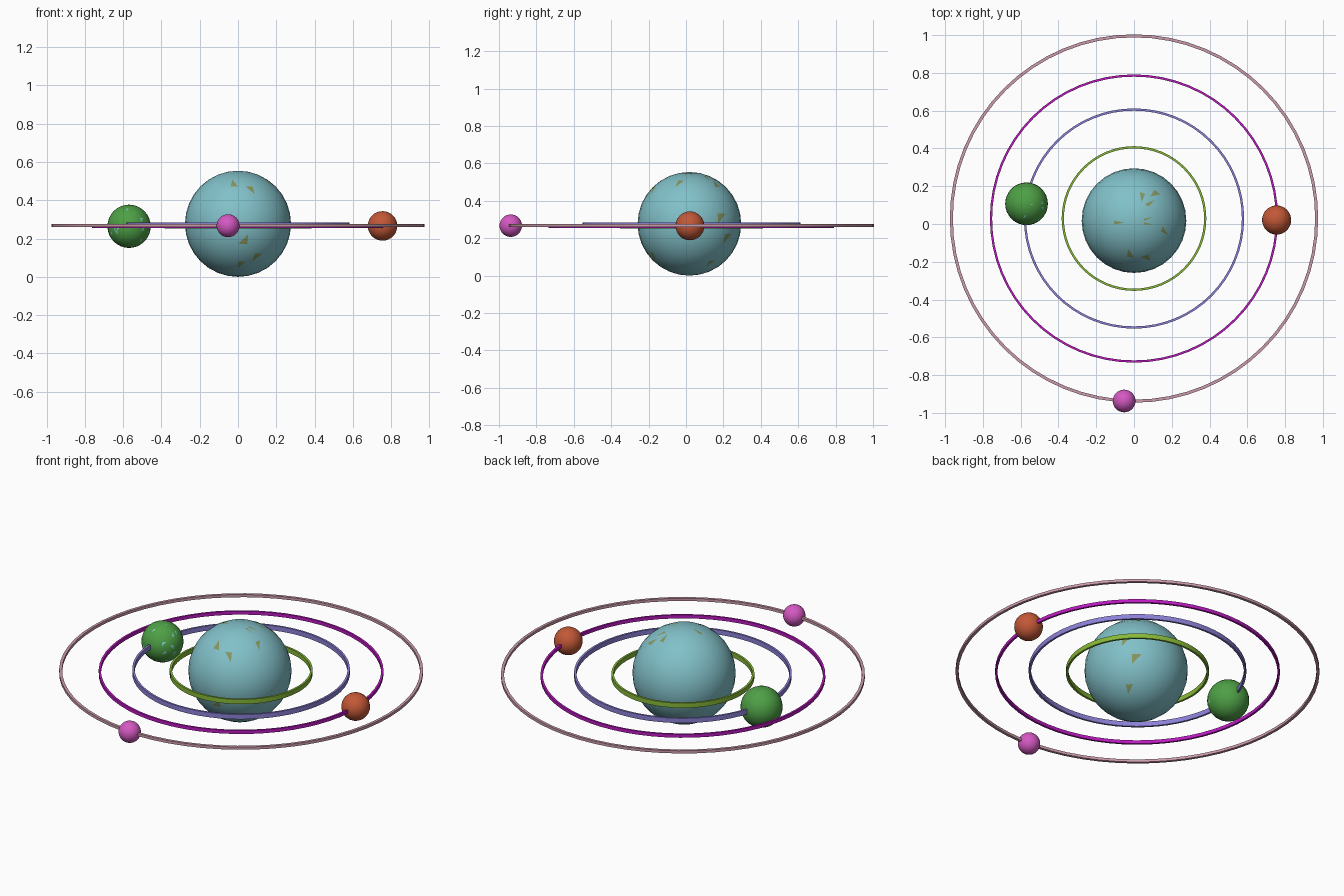
import bpy, bmesh, math, random
from mathutils import Vector

if "Cube" in bpy.data.objects:
    bpy.data.objects.remove(bpy.data.objects["Cube"], do_unlink=True)


def material(name, r, g, b):
    mat = bpy.data.materials.new(name)
    mat.use_nodes = True
    mat.diffuse_color = (r, g, b, 1)
    mat.node_tree.nodes["Principled BSDF"].inputs["Base Color"].default_value = (r, g, b, 1)
    return mat


pale_teal = material("pale_teal", .22, .53, .58)
olive = material("olive", .24, .3, .11)
leaf_green = material("leaf_green", .076, .35, .061)
pale_cyan = material("pale_cyan", .22, .64, .64)
rust = material("rust_orange", .546, .098, .038)
pink = material("bright_pink", .66, .1, .54)
lime = material("lime", .24, .48, .04)
violet = material("violet", .26, .22, .68)
purple = material("purple", .5, .01, .53)
dusty = material("dusty_pink", .6, .33, .4)


def finish(name, bm, mats, location):
    mesh = bpy.data.meshes.new(name)
    bm.to_mesh(mesh)
    bm.free()
    for mat in mats:
        mesh.materials.append(mat)
    obj = bpy.data.objects.new(name, mesh)
    obj.location = location
    bpy.context.collection.objects.link(obj)
    bpy.ops.object.select_all(action='DESELECT')
    obj.select_set(True)
    bpy.context.view_layer.objects.active = obj
    bpy.ops.object.shade_smooth_by_angle(angle=math.radians(35))
    return obj


def ball(name, location, radius, mats, patches=()):
    """Smooth sphere; the facet nearest each patch direction gets the second colour."""
    bm = bmesh.new()
    bmesh.ops.create_uvsphere(bm, u_segments=32, v_segments=16, radius=radius)
    bmesh.ops.triangulate(bm, faces=bm.faces[:])
    for direction in patches:
        face = max(bm.faces, key=lambda f: f.normal.dot(direction))
        face.material_index = 1
    return finish(name, bm, mats, location)


def ring(name, radius, width, height, z, mat, segments=64):
    """Flat-sided hoop: a rectangular section spun about the vertical axis."""
    bm = bmesh.new()
    w, h = width / 2, height / 2
    corners = [bm.verts.new((radius + a * w, 0, b * h))
               for a, b in ((-1, -1), (1, -1), (1, 1), (-1, 1))]
    edges = [bm.edges.new((corners[i], corners[(i + 1) % 4])) for i in range(4)]
    bmesh.ops.spin(bm, geom=corners + edges, cent=(0, 0, 0), axis=(0, 0, 1),
                   angle=math.tau, steps=segments, use_duplicate=False)
    bmesh.ops.remove_doubles(bm, verts=bm.verts[:], dist=.0005)
    bmesh.ops.recalc_face_normals(bm, faces=bm.faces[:])
    return finish(name, bm, [mat], (0, .029, z))


# Central planet with scattered land facets facing front, right and up
R = .277
depth = lambda a, b: math.sqrt(R * R - a * a - b * b)
front = [(-.02, .2), (.07, .19), (.04, -.1), (.02, -.2), (.11, -.16)]
side = [(-.06, .2), (.18, .04), (.19, -.1), (.12, -.21)]
top = [(.04, .13), (.11, .12), (.06, 0), (.1, -.03), (-.08, 0), (.07, .09)]
land = [Vector((a, -depth(a, b), b)).normalized() for a, b in front]
land += [Vector((depth(a, b), a, b)).normalized() for a, b in side]
land += [Vector((a, b, depth(a, b))).normalized() for a, b in top]
ball("central_planet", (0, .018, R), R, [pale_teal, olive], land)

# Orbit hoops, inner to outer
ring("inner_orbit", .377, .012, .028, .267, lime)
ring("second_orbit", .577, .012, .028, .271, violet)
ring("third_orbit", .757, .012, .02, .264, purple)
ring("outer_orbit", .967, .016, .016, .268, dusty)

# Small orbiting bodies
random.seed(4)
clouds = [Vector((random.uniform(-1, 1), random.uniform(-1, .3),
                  random.uniform(-.7, 1))).normalized() for _ in range(14)]
ball("green_moon", (-.569, .107, .264), .113, [leaf_green, pale_cyan], clouds)
ball("orange_moon", (.755, .021, .266), .077, [rust])
ball("pink_moon", (-.052, -.937, .267), .06, [pink])
